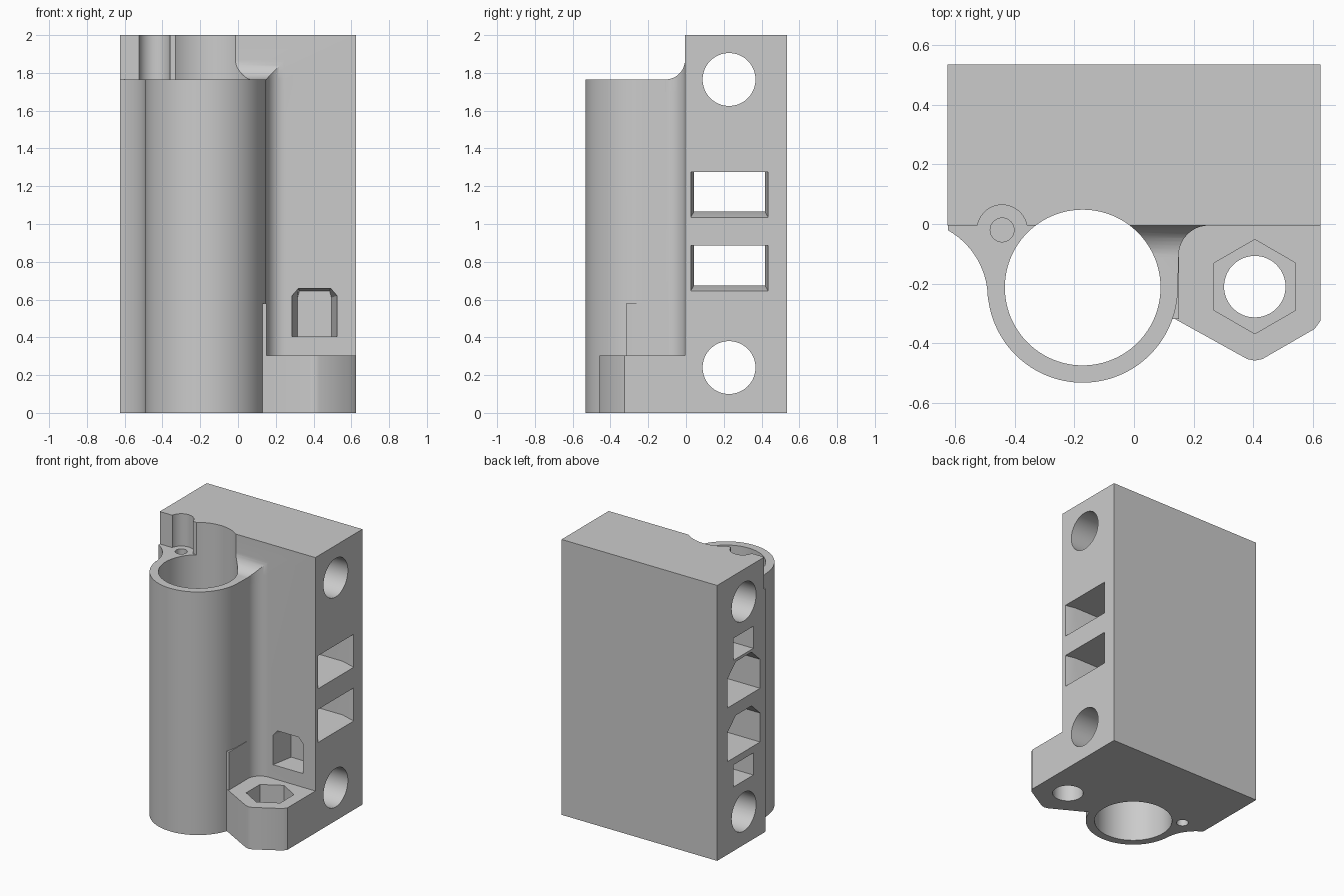
import bpy, bmesh, math

old = bpy.data.objects.get("Cube")
if old:
    bpy.data.objects.remove(old)


def place(p, level, axis):
    # profile coordinates: x -> (y, z), y -> (x, z), z -> (x, y)
    a, b = p
    return {"x": (level, a, b), "y": (a, level, b), "z": (a, b, level)}[axis]


def prism(name, axis, lo, hi, profile, end=None):
    """Extrude a profile along an axis, optionally tapering to an end profile."""
    bm = bmesh.new()
    first = [bm.verts.new(place(p, lo, axis)) for p in profile]
    last = [bm.verts.new(place(p, hi, axis)) for p in (end or profile)]
    n = len(first)
    bm.faces.new(first)
    bm.faces.new(last)
    for i in range(n):
        j = (i + 1) % n
        bm.faces.new((first[i], first[j], last[j], last[i]))
    bmesh.ops.recalc_face_normals(bm, faces=bm.faces)
    mesh = bpy.data.meshes.new(name)
    bm.to_mesh(mesh)
    bm.free()
    obj = bpy.data.objects.new(name, mesh)
    bpy.context.collection.objects.link(obj)
    return obj


def arc(cx, cy, r, a, b, steps):
    angles = [math.radians(a + (b - a) * i / steps) for i in range(steps + 1)]
    return [(cx + r * math.cos(t), cy + r * math.sin(t)) for t in angles]


def ring(cx, cy, r, sides=64, turn=0):
    return arc(cx, cy, r, turn, turn + 360, sides)[:-1]


def rect(a, b, c, d):
    return [(a, c), (b, c), (b, d), (a, d)]


def combine(target, tool, operation):
    """Apply a boolean and discard the tool."""
    mod = target.modifiers.new("combine", "BOOLEAN")
    mod.operation = operation
    mod.solver = "EXACT"
    mod.object = tool
    bpy.context.view_layer.update()
    graph = bpy.context.evaluated_depsgraph_get()
    mesh = bpy.data.meshes.new_from_object(target.evaluated_get(graph))
    target.modifiers.clear()
    target.data = mesh
    bpy.data.objects.remove(tool)


FRONT, BACK, SIDE, SHOULDER = -0.005, 0.535, 0.625, 1.765
BX, BY = -0.172, -0.213
NX, NY = 0.405, -0.21

# main block
body = prism("bearing_block", "z", 0, 2, rect(-SIDE, SIDE, FRONT, BACK))

# bearing tube with flared left side and filleted right web
tube = arc(-0.753, -0.25, 0.263, 60.5, 0, 14)
tube += arc(BX, BY, 0.319, 188, 360, 56)
tube += arc(0.25, -0.105, 0.1, 180, 90, 10)
tube += [(0.25, 0.1), (-SIDE, 0.1)]
combine(body, prism("tube", "z", 0, SHOULDER, tube), "UNION")

# fillet above the web, mitred into the vertical fillet
sweep = arc(-0.11, SHOULDER + 0.105, 0.105, 270, 360, 12)
sweep += [(0.1, SHOULDER + 0.105), (0.1, 1.7), (-0.11, 1.7)]
fillet = prism("web_fillet", "x", -0.1, 0.25, sweep)
combine(fillet, prism("mitre", "z", 1.6, 2, ring(0.25, -0.105, 0.1, 40)), "DIFFERENCE")
combine(body, fillet, "UNION")

# lead screw nut foot and the thin rib beside it
foot = [(0.1, 0.1), (0.1, -0.3), (0.14, -0.32), (0.38, -0.453), (NX, -0.458),
        (0.43, -0.453), (0.605, -0.352), (SIDE, -0.325), (SIDE, 0.1)]
combine(body, prism("foot", "z", 0, 0.305, foot), "UNION")
combine(body, prism("rib", "z", 0, 0.58, rect(0.04, 0.151, -0.318, 0.1)), "UNION")

# vertical cuts: bearing bore, screw clearance, nut trap, stop screw holes
for lo, hi, shape in [
    (-0.1, 2.1, ring(BX, BY, 0.261, 96)),
    (-0.1, 0.4, ring(NX, NY, 0.103)),
    (0.15, 0.4, ring(NX, NY, 0.158, 6, 90)),
    (SHOULDER, 2.1, ring(-0.442, -0.02, 0.084)),
    (1.45, 1.9, ring(-0.442, -0.02, 0.04, 32)),
    (-0.1, 0.3, ring(-0.442, -0.02, 0.04, 32)),
]:
    combine(body, prism("cutter", "z", lo, hi, shape), "DIFFERENCE")

# smooth rod holes
for z in (0.24, SHOULDER):
    combine(body, prism("cutter", "x", -1, 1, ring(0.228, z, 0.14)), "DIFFERENCE")

# belt slots with a flared mouth on one end and a peaked pocket on the other
for z in (0.675, 1.065):
    slot = rect(0.042, 0.418, z, z + 0.21)
    mouth = rect(0.025, 0.435, z - 0.03, z + 0.21)
    pocket = [(0.042, z), (0.418, z), (0.418, z + 0.21),
              (0.32, z + 0.3), (0.14, z + 0.3), (0.042, z + 0.21)]
    combine(body, prism("cutter", "x", -1, 1, slot), "DIFFERENCE")
    combine(body, prism("cutter", "x", 0.55, 0.626, slot, mouth), "DIFFERENCE")
    combine(body, prism("cutter", "x", -1, -0.2, pocket), "DIFFERENCE")

# small square pockets
for z in (0.545, 1.465):
    hole = rect(0.12, 0.35, z - 0.08, z + 0.08)
    combine(body, prism("cutter", "x", -1, -0.25, hole), "DIFFERENCE")

# front nut window, tapering inward
window = [(0.285, 0.405), (0.525, 0.405), (0.525, 0.62),
          (0.49, 0.66), (0.32, 0.66), (0.285, 0.62)]
inner = [(0.315, 0.405), (0.495, 0.405), (0.495, 0.61),
         (0.485, 0.645), (0.325, 0.645), (0.315, 0.61)]
combine(body, prism("cutter", "y", FRONT - 0.002, 0.16, window, inner), "DIFFERENCE")

# plastic colour
grey = bpy.data.materials.new("light_grey")
grey.use_nodes = True
colour = (0.6, 0.6, 0.6, 1)
grey.diffuse_color = colour
grey.node_tree.nodes["Principled BSDF"].inputs["Base Color"].default_value = colour
body.data.materials.clear()
body.data.materials.append(grey)
for face in body.data.polygons:
    face.material_index = 0

# smooth curved walls, keep edges sharp
bpy.ops.object.select_all(action="DESELECT")
body.select_set(True)
bpy.context.view_layer.objects.active = body
bpy.ops.object.shade_smooth_by_angle(angle=math.radians(25))
